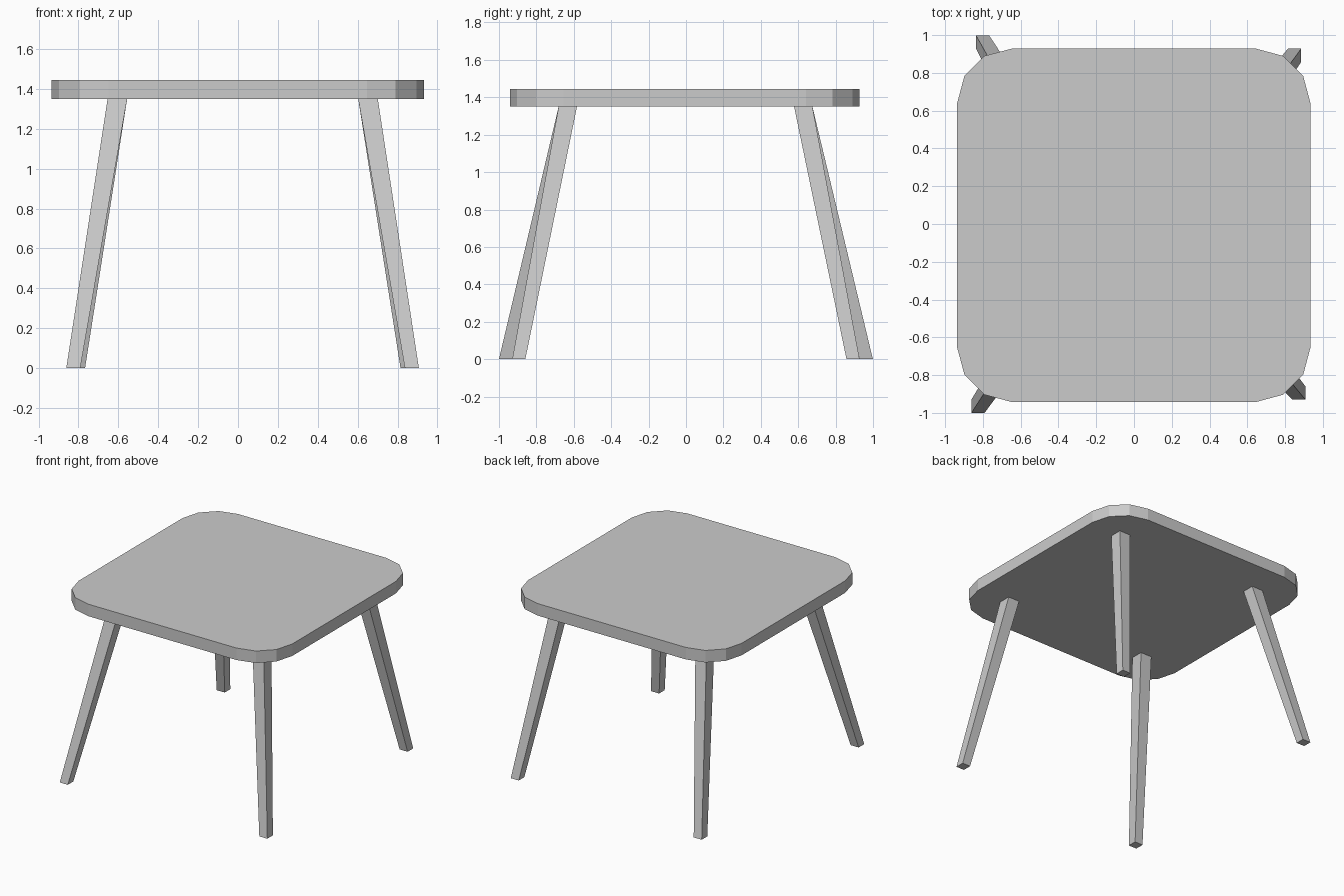
import bpy, bmesh
from math import cos, sin, pi

if "Cube" in bpy.data.objects:
    bpy.data.objects.remove(bpy.data.objects["Cube"])


def loft(name, lower, upper):
    """Closed solid between two matching outlines (counter-clockwise from above)."""
    bm = bmesh.new()
    a = [bm.verts.new(p) for p in lower]
    b = [bm.verts.new(p) for p in upper]
    n = len(a)
    bm.faces.new(a[::-1])
    bm.faces.new(b)
    for i in range(n):
        j = (i + 1) % n
        bm.faces.new((a[i], a[j], b[j], b[i]))
    mesh = bpy.data.meshes.new(name)
    bm.to_mesh(mesh)
    bm.free()
    obj = bpy.data.objects.new(name, mesh)
    bpy.context.collection.objects.link(obj)
    return obj


def square(cx, cy, z, size):
    h = size / 2
    return [(cx + sx * h, cy + sy * h, z)
            for sx, sy in ((-1, -1), (1, -1), (1, 1), (-1, 1))]


def rounded_square(cx, cy, z, half, radius, segments):
    points = []
    for k, (sx, sy) in enumerate(((1, 1), (-1, 1), (-1, -1), (1, -1))):
        for i in range(segments + 1):
            t = (k + i / segments) * pi / 2
            points.append((cx + sx * (half - radius) + radius * cos(t),
                           cy + sy * (half - radius) + radius * sin(t), z))
    return points


UNDERSIDE, TOP = 1.35, 1.445

# Tabletop with faceted round corners
loft("tabletop",
     rounded_square(-0.001, -0.007, UNDERSIDE, 0.935, 0.287, 3),
     rounded_square(-0.001, -0.007, TOP, 0.935, 0.287, 3))

# Tapered, splayed legs: foot centre and top centre (each foot splays slightly differently)
legs = {
    "front_left_leg": ((-0.826, -0.965), (-0.605, -0.632)),
    "front_right_leg": ((0.872, -0.894), (0.652, -0.632)),
    "back_left_leg": ((-0.802, 0.964), (-0.605, 0.627)),
    "back_right_leg": ((0.85, 0.893), (0.652, 0.627)),
}
for name, (foot, head) in legs.items():
    loft(name, square(*foot, 0, 0.07), square(*head, UNDERSIDE, 0.098))
